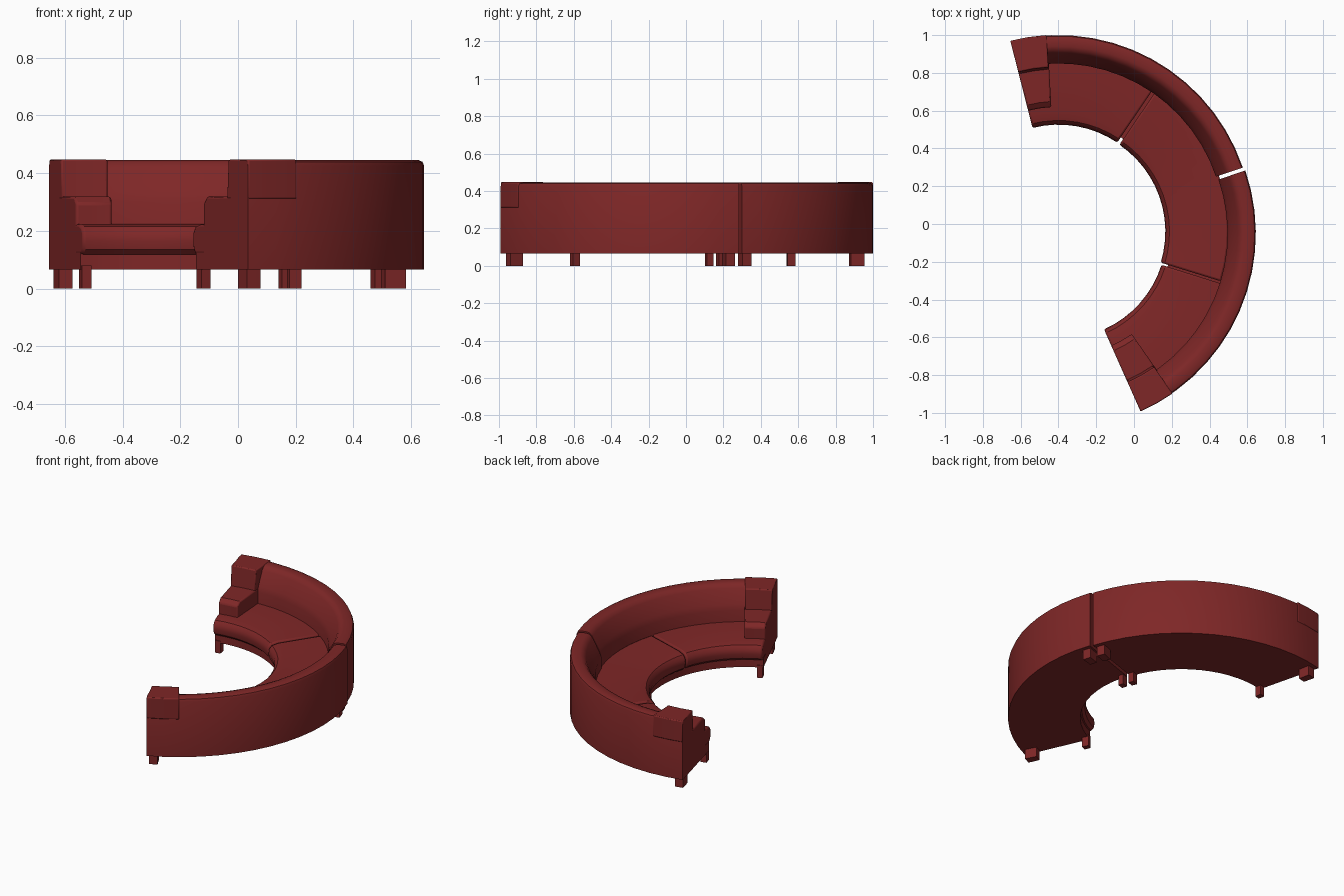
import bpy, bmesh, math
from math import radians, cos, sin

cube = bpy.data.objects.get("Cube")
if cube:
    bpy.data.objects.remove(cube, do_unlink=True)

red = bpy.data.materials.new("dark_red_fabric")
red.use_nodes = True
colour = (0.21, 0.02, 0.02, 1)
red.diffuse_color = colour
red.node_tree.nodes["Principled BSDF"].inputs["Base Color"].default_value = colour


def sweep(name, profile, centre, start, end, bevel=0.0, step=6):
    """Turn an (r, z) outline around a vertical axis between two angles."""
    bm = bmesh.new()
    count = max(2, round(abs(end - start) / step))
    rings = []
    for i in range(count + 1):
        a = radians(start + (end - start) * i / count)
        rings.append([bm.verts.new((centre[0] + r * cos(a), centre[1] + r * sin(a), z))
                      for r, z in profile])
    n = len(profile)
    for lower, upper in zip(rings, rings[1:]):
        for j in range(n):
            k = (j + 1) % n
            bm.faces.new((lower[j], lower[k], upper[k], upper[j]))
    bm.faces.new(rings[0])
    bm.faces.new(rings[-1])
    bmesh.ops.recalc_face_normals(bm, faces=bm.faces)
    mesh = bpy.data.meshes.new(name)
    bm.to_mesh(mesh)
    bm.free()
    mesh.materials.append(red)
    obj = bpy.data.objects.new(name, mesh)
    bpy.context.collection.objects.link(obj)
    if bevel:
        mod = obj.modifiers.new("soft_edges", "BEVEL")
        mod.width = bevel
        mod.segments = 2
        mod.limit_method = "ANGLE"
        mod.angle_limit = radians(50)
    bpy.ops.object.select_all(action="DESELECT")
    obj.select_set(True)
    bpy.context.view_layer.objects.active = obj
    bpy.ops.object.shade_smooth_by_angle(angle=radians(35))
    return obj


def leg(name, centre, radius, angle, depth, width):
    """Square foot turned to face the axis."""
    half = math.degrees(width / 2 / radius)
    r0, r1 = radius - depth / 2, radius + depth / 2
    sweep(name, [(r0, 0), (r1, 0), (r1, 0.08), (r0, 0.08)],
          centre, angle - half, angle + half)


# Outlines as (radius, height)
body = [(0.59, 0.065), (0.59, 0.125), (0.88, 0.125), (0.88, 0.30), (0.893, 0.335),
        (0.935, 0.42), (0.95, 0.438), (0.97, 0.445), (1.01, 0.445), (1.024, 0.439),
        (1.03, 0.425), (1.03, 0.065)]
cushion = [(0.58, 0.118), (0.562, 0.135), (0.556, 0.165), (0.56, 0.195), (0.578, 0.215),
           (0.62, 0.224), (0.89, 0.226), (0.89, 0.118)]
arm = [(0.65, 0.065), (0.65, 0.295), (0.68, 0.318), (0.90, 0.32), (0.90, 0.065)]
head = [(0.85, 0.31), (0.862, 0.447), (1.032, 0.447), (1.032, 0.31)]

# Two curved sections that meet at a narrow gap
upper, lower, middle = (-0.40, -0.03), (-0.385, -0.05), (-0.39, -0.04)
sections = [("left", upper, 104.3, 18.6, 56), ("right", lower, -66, 18.9, -17.4)]
for side, centre, outer_end, seam, split in sections:
    inward = math.copysign(1, seam - outer_end)
    sweep(side + "_base_and_back", body, centre, outer_end, seam)
    sweep(side + "_seat_cushion", cushion, centre, outer_end, split, 0.01)
    sweep(side + "_armrest", arm, centre, outer_end, outer_end + 11 * inward, 0.008)
    sweep(side + "_corner_headrest", head, centre, outer_end, outer_end + 10.8 * inward, 0.006)
    # Feet at both ends of the section
    for place, angle in (("end", outer_end + 2 * inward), ("seam", seam - 2.2 * inward)):
        leg(f"{side}_{place}_outer_leg", centre, 0.965, angle, 0.075, 0.05)
        leg(f"{side}_{place}_inner_leg", centre, 0.605, angle, 0.042, 0.035)

# Long middle cushion bridging the gap
sweep("middle_seat_cushion", cushion, middle, 55.8, -17.2, 0.01)
